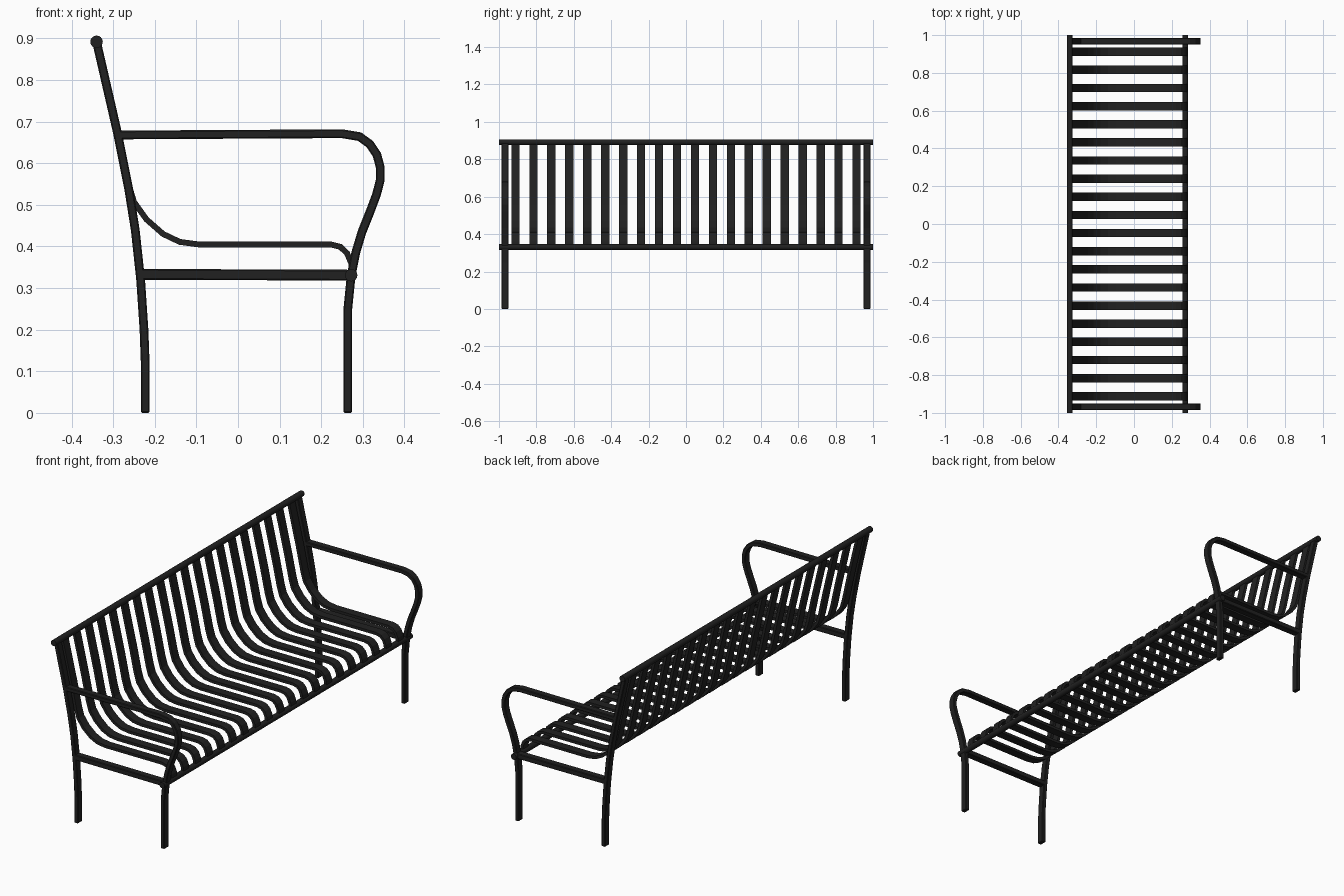
import bpy, bmesh, math
from mathutils import Vector

cube = bpy.data.objects.get("Cube")
if cube:
    bpy.data.objects.remove(cube, do_unlink=True)

black = bpy.data.materials.new("black_painted_steel")
black.use_nodes = True
color = (0.015, 0.015, 0.015, 1)
black.diffuse_color = color
black.node_tree.nodes["Principled BSDF"].inputs["Base Color"].default_value = color


def add_object(name, mesh, y=0.0):
    obj = bpy.data.objects.new(name, mesh)
    obj.location.y = y
    bpy.context.collection.objects.link(obj)
    return obj


def bar_mesh(name, path, thick, width, chamfer=0.0):
    """Sweep a rectangular section along an (x, z) path with mitred joints."""
    pts = [Vector(p) for p in path]
    bm = bmesh.new()
    rings = []
    for i, p in enumerate(pts):
        before = (p - pts[i - 1]).normalized() if i else None
        after = (pts[i + 1] - p).normalized() if i < len(pts) - 1 else None
        a, b = before or after, after or before
        tangent = (a + b).normalized()
        side = Vector((-tangent.y, tangent.x)) * thick / 2 / max(tangent.dot(a), 0.5)
        rings.append([bm.verts.new((p.x + s * side.x, w * width / 2, p.y + s * side.y))
                      for s, w in ((-1, -1), (1, -1), (1, 1), (-1, 1))])
    for r, q in zip(rings, rings[1:]):
        for k in range(4):
            n = (k + 1) % 4
            bm.faces.new((r[k], r[n], q[n], q[k]))
    bm.faces.new(rings[0])
    bm.faces.new(rings[-1])
    bmesh.ops.recalc_face_normals(bm, faces=bm.faces)
    if chamfer:
        edges = [e for e in bm.edges if e.calc_face_angle(0) > math.radians(60)]
        bmesh.ops.bevel(bm, geom=edges, offset=chamfer, segments=1, affect='EDGES')
    mesh = bpy.data.meshes.new(name)
    bm.to_mesh(mesh)
    bm.free()
    mesh.materials.append(black)
    return mesh


def rail(name, x, z, radius=0.015):
    bpy.ops.mesh.primitive_cylinder_add(vertices=16, radius=radius, depth=2,
                                        location=(x, 0, z), rotation=(math.pi / 2, 0, 0))
    obj = bpy.context.object
    obj.name = name
    obj.data.materials.append(black)
    bpy.ops.object.shade_smooth_by_angle(angle=math.radians(40))


# Long round rails
rail("top_rail", -0.34, 0.892)
rail("front_seat_rail", 0.272, 0.331)

# End frames: rear leg, front leg curving into the armrest, seat side bar
rear_leg = [(-0.223, 0), (-0.223, 0.12), (-0.226, 0.2), (-0.234, 0.32),
            (-0.247, 0.44), (-0.263, 0.54), (-0.289, 0.67), (-0.34, 0.892)]
front_leg = [(0.264, 0), (0.264, 0.25), (0.272, 0.33), (0.283, 0.385),
             (0.298, 0.435), (0.318, 0.485), (0.333, 0.525), (0.342, 0.56),
             (0.342, 0.59), (0.334, 0.62), (0.317, 0.646), (0.292, 0.664),
             (0.25, 0.671), (-0.287, 0.668)]
side_bar = [(-0.233, 0.333), (0.272, 0.331)]
frame = (bar_mesh("rear_leg", rear_leg, 0.021, 0.036, 0.003),
         bar_mesh("front_leg_and_arm", front_leg, 0.021, 0.036, 0.003),
         bar_mesh("seat_side_bar", side_bar, 0.026, 0.036, 0.003))
for side, y in (("right", -0.968), ("left", 0.968)):
    for mesh in frame:
        add_object(f"{side}_{mesh.name}", mesh, y)

# Flat slats running down the back and over the seat
slat_path = [(-0.34, 0.885), (-0.289, 0.67), (-0.263, 0.55), (-0.25, 0.507),
             (-0.22, 0.465), (-0.18, 0.43), (-0.14, 0.411), (-0.095, 0.405),
             (0.222, 0.405), (0.246, 0.399), (0.262, 0.384), (0.272, 0.36),
             (0.274, 0.335)]
slat = bar_mesh("slat", slat_path, 0.014, 0.044)
count, spacing = 20, 0.096
for i in range(count):
    add_object(f"slat_{i + 1}", slat, (i - (count - 1) / 2) * spacing)
